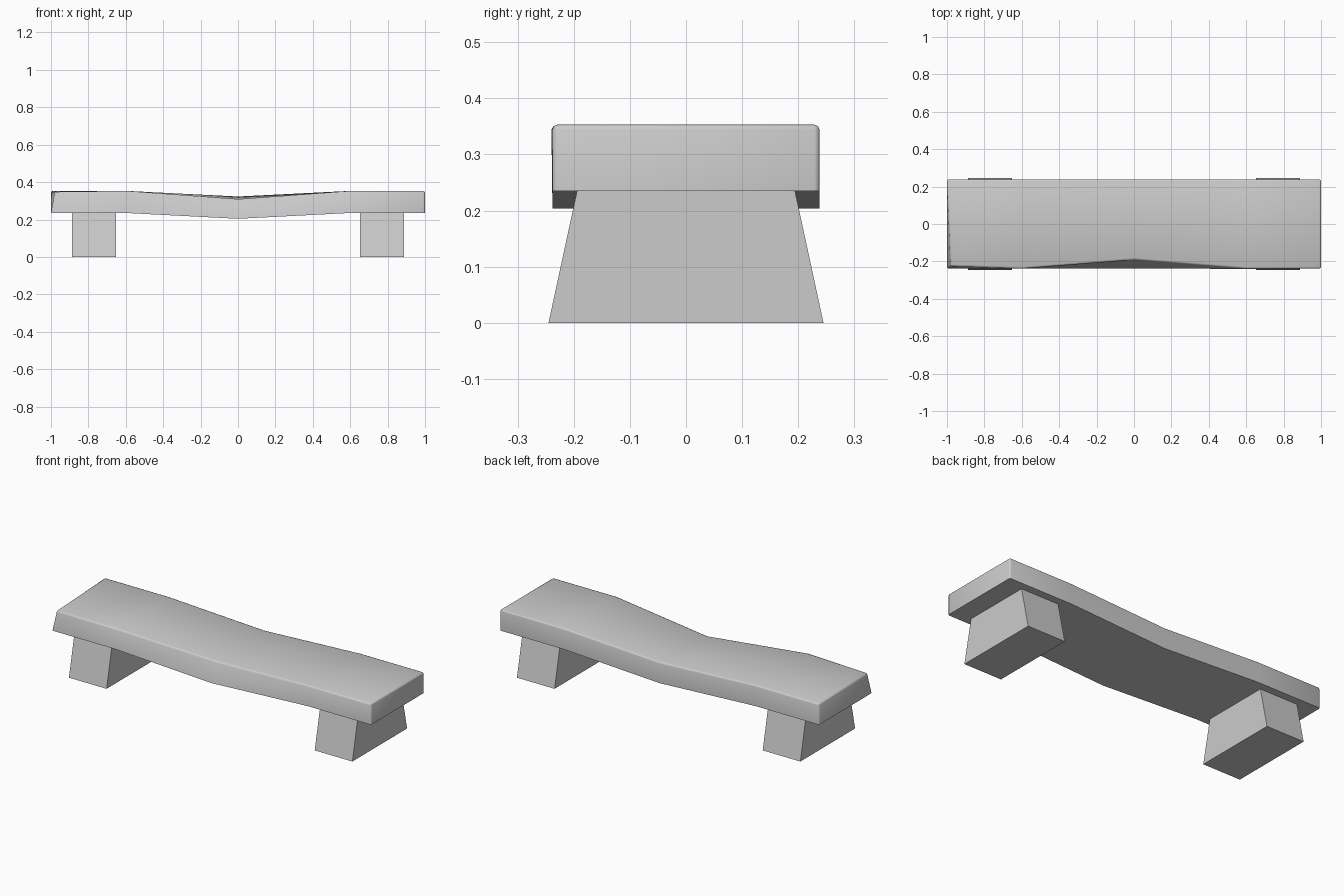
import bpy, bmesh, math

if "Cube" in bpy.data.objects:
    bpy.data.objects.remove(bpy.data.objects["Cube"])

def finish(bm, name):
    bmesh.ops.recalc_face_normals(bm, faces=bm.faces)
    me = bpy.data.meshes.new(name)
    bm.to_mesh(me)
    bm.free()
    ob = bpy.data.objects.new(name, me)
    bpy.context.collection.objects.link(ob)
    return ob

# Seat: slab lofted through cross-sections, sagging and worn at the middle front
# each section: x at bottom, x of top front, bottom z, top front (y, z), top back z
sections = [
    (-1.0, -0.98, 0.235, (-0.225, 0.348), 0.353),
    (-0.6, -0.6, 0.235, (-0.238, 0.353), 0.353),
    (0.0, 0.0, 0.204, (-0.19, 0.309), 0.323),
    (0.6, 0.6, 0.235, (-0.238, 0.353), 0.353),
    (1.0, 1.0, 0.235, (-0.238, 0.353), 0.353),
]
W = 0.238
bm = bmesh.new()
rings = []
for x, xf, zb, (yf, zf), zt in sections:
    rings.append([bm.verts.new(p) for p in
                  ((x, -W, zb), (xf, yf, zf), (x, W, zt), (x, W, zb))])
for a, b in zip(rings, rings[1:]):
    for i in range(4):
        j = (i + 1) % 4
        bm.faces.new((a[i], a[j], b[j], b[i]))
bm.faces.new(rings[0])
bm.faces.new(rings[-1])

# soften the top rim and the upright corners, leaving the bottom rim crisp
soft = []
for a, b in zip(rings, rings[1:]):
    soft += [bm.edges.get((a[i], b[i])) for i in (1, 2)]
for r in (rings[0], rings[-1]):
    soft += [bm.edges.get((r[i], r[i + 1])) for i in (0, 1, 2)]
bmesh.ops.recalc_face_normals(bm, faces=bm.faces)
bmesh.ops.bevel(bm, geom=soft, offset=0.009, segments=2, profile=0.5,
                affect='EDGES', clamp_overlap=True)
seat = finish(bm, "seat")
bpy.context.view_layer.objects.active = seat
seat.select_set(True)
bpy.ops.object.shade_smooth_by_angle(angle=math.radians(50))

# Legs: blocks tapering front to back towards the seat
for side, name in ((-1, "left_leg"), (1, "right_leg")):
    bm = bmesh.new()
    bmesh.ops.create_cube(bm, size=1)
    for v in bm.verts:
        top = v.co.z > 0
        v.co = (side * 0.77 + v.co.x * 0.236,
                v.co.y * 2 * (0.194 if top else 0.245),
                0.236 if top else 0)
    finish(bm, name)
